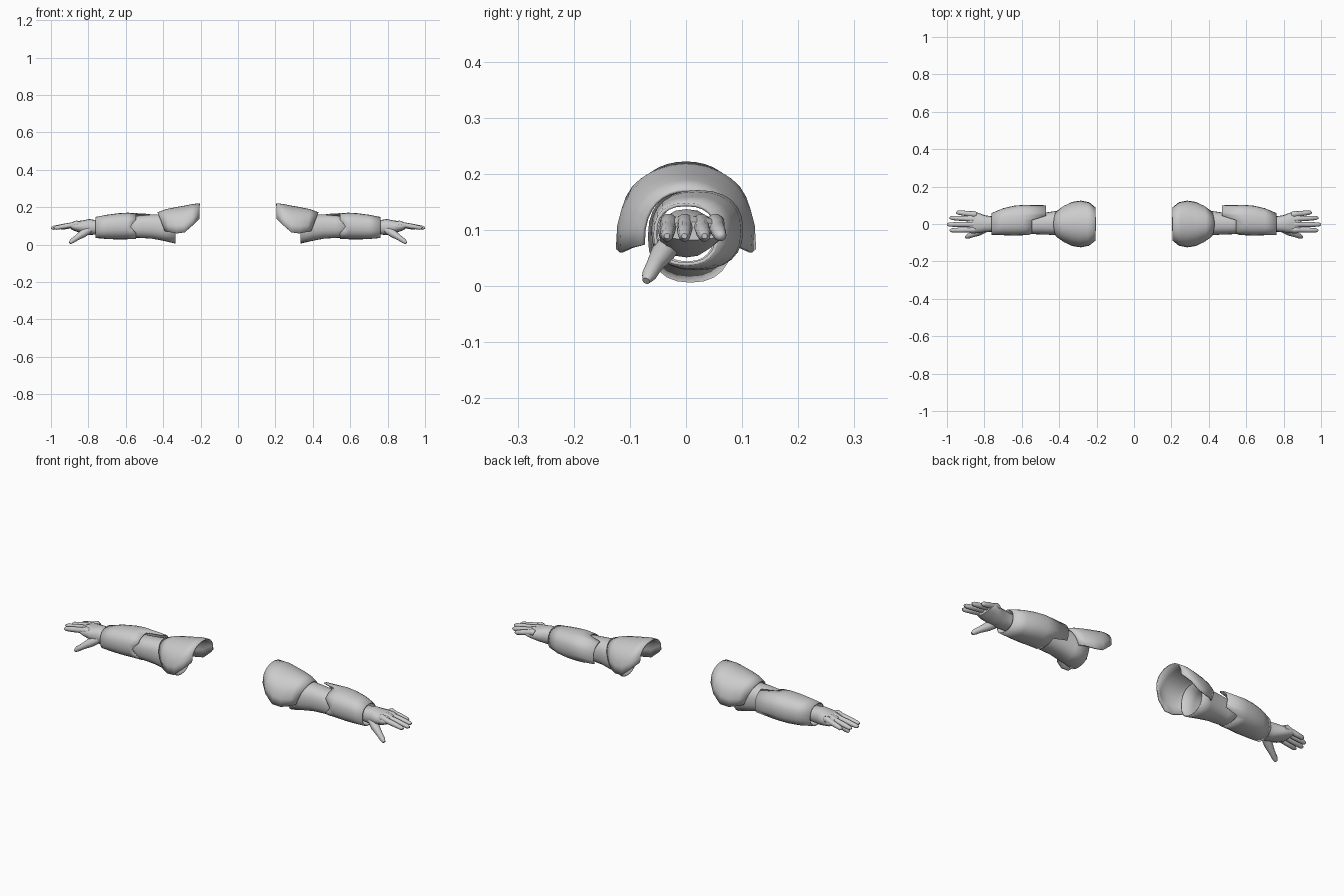
import bpy
import math
from mathutils import Vector

if "Cube" in bpy.data.objects:
    bpy.data.objects.remove(bpy.data.objects["Cube"])

grey = bpy.data.materials.new("plain grey")
grey.diffuse_color = (0.6, 0.6, 0.6, 1)
grey.use_nodes = True
grey.node_tree.nodes["Principled BSDF"].inputs["Base Color"].default_value = grey.diffuse_color


def loft(name, rings, closed=True, caps=False, thick=0.0, angle=35):
    """Skin a list of point rings, then mirror the part to the other arm."""
    n = len(rings[0])
    verts = [p for ring in rings for p in ring]
    faces = []
    for k in range(len(rings) - 1):
        for i in range(n if closed else n - 1):
            j = (i + 1) % n
            faces.append((k * n + i, k * n + j, (k + 1) * n + j, (k + 1) * n + i))
    if caps:
        faces.append(tuple(reversed(range(n))))
        faces.append(tuple(range(len(verts) - n, len(verts))))
    mesh = bpy.data.meshes.new(name)
    mesh.from_pydata(verts, [], faces)
    mesh.materials.append(grey)
    obj = bpy.data.objects.new(name, mesh)
    bpy.context.collection.objects.link(obj)
    bpy.ops.object.select_all(action='DESELECT')
    obj.select_set(True)
    bpy.context.view_layer.objects.active = obj
    bpy.ops.object.shade_smooth_by_angle(angle=math.radians(angle))
    if thick:
        solid = obj.modifiers.new("thickness", 'SOLIDIFY')
        solid.thickness = thick
        solid.offset = -1
    obj.modifiers.new("other arm", 'MIRROR').use_axis[0] = True
    return obj


def spow(v, e):
    return math.copysign(abs(v) ** e, v)


def section(x, yc, zc, ry, rz, n=24, e=0.85, start=None):
    """Rounded-box cross-section; start gives x per angle for cut edges."""
    ring = []
    for i in range(n):
        a = 2 * math.pi * i / n
        px = start(i * 360 / n) if start else x
        ring.append((px, yc + ry * spow(math.cos(a), e), zc + rz * spow(math.sin(a), e)))
    return ring


def digit(name, path, n=10):
    """Tapered tube along points (x, y, z, radius)."""
    pts = [Vector(p[:3]) for p in path]
    rings = []
    for k, p in enumerate(pts):
        t = (pts[min(k + 1, len(pts) - 1)] - pts[max(k - 1, 0)]).normalized()
        side = Vector((0, 0, 1)).cross(t).normalized()
        up = t.cross(side)
        r = path[k][3]
        rings.append([p + r * (math.cos(a) * side + math.sin(a) * up)
                      for a in (2 * math.pi * i / n for i in range(n))])
    loft(name, rings, caps=True, angle=60)


# Shoulder pad: open arched shell (top x, lower x, half width, top z, lower z)
pad = [(0.205, 0.205, 0.088, 0.222, 0.140),
       (0.250, 0.240, 0.116, 0.216, 0.105),
       (0.290, 0.285, 0.125, 0.208, 0.066),
       (0.335, 0.330, 0.118, 0.200, 0.060),
       (0.385, 0.370, 0.099, 0.190, 0.068),
       (0.430, 0.392, 0.078, 0.173, 0.073)]
rings = []
for xt, xb, ry, zt, zb in pad:
    ring = []
    for i in range(17):
        a = math.pi * i / 16
        s = max(math.sin(a), 0.0) ** 0.75
        ring.append((xb + (xt - xb) * s, ry * math.cos(a), zb + (zt - zb) * s))
    rings.append(ring)
loft("shoulder_pad", rings, closed=False, thick=0.006)

# Upper arm sleeve, open at both ends
loft("upper_arm", [section(*r) for r in [
    (0.335, 0.008, 0.088, 0.076, 0.082),
    (0.400, 0.005, 0.092, 0.067, 0.071),
    (0.460, 0.003, 0.097, 0.060, 0.065),
    (0.520, 0.002, 0.096, 0.057, 0.060),
    (0.600, 0.002, 0.095, 0.053, 0.056)]], thick=0.005)


# Forearm guard: back flap reaches the elbow, front has a notch
def guard_edge(deg):
    if deg <= 75 or deg >= 330:
        return 0.47
    return 0.575 - 0.03 * min(abs(deg - 180) / 30, 1)


loft("forearm_guard", [
    section(0.47, 0.020, 0.098, 0.080, 0.068, start=guard_edge),
    section(0.590, 0.021, 0.100, 0.081, 0.071),
    section(0.640, 0.018, 0.098, 0.080, 0.070),
    section(0.700, 0.012, 0.095, 0.072, 0.065),
    section(0.762, 0.000, 0.092, 0.058, 0.056)], thick=0.006)

# Palm and wrist
loft("hand", [section(*r, n=16) for r in [
    (0.720, 0.000, 0.093, 0.041, 0.038),
    (0.765, 0.000, 0.093, 0.042, 0.039),
    (0.795, 0.001, 0.094, 0.045, 0.043),
    (0.830, 0.005, 0.095, 0.054, 0.035),
    (0.870, 0.010, 0.098, 0.060, 0.026),
    (0.893, 0.012, 0.098, 0.054, 0.016)]], caps=True, angle=50)

# Fingers: base y, tip y, tip x
fingers = {"index_finger": (-0.030, -0.034, 0.985),
           "middle_finger": (-0.002, -0.003, 1.0),
           "ring_finger": (0.026, 0.033, 0.985),
           "little_finger": (0.051, 0.062, 0.950)}
for name, (yb, yt, tip) in fingers.items():
    path = []
    for f, z, r in [(0, 0.108, 0.014), (0.12, 0.112, 0.017), (0.3, 0.105, 0.014),
                    (0.6, 0.098, 0.0135), (0.92, 0.090, 0.011), (1, 0.089, 0.005)]:
        path.append((0.845 + (tip - 0.845) * f, yb + (yt - yb) * f, z, r))
    digit(name, path)

# Thumb, pointing forward and down
digit("thumb", [(0.790, -0.022, 0.083, 0.020), (0.830, -0.042, 0.058, 0.021),
                (0.862, -0.056, 0.037, 0.015), (0.888, -0.066, 0.019, 0.013),
                (0.899, -0.071, 0.009, 0.007)])
